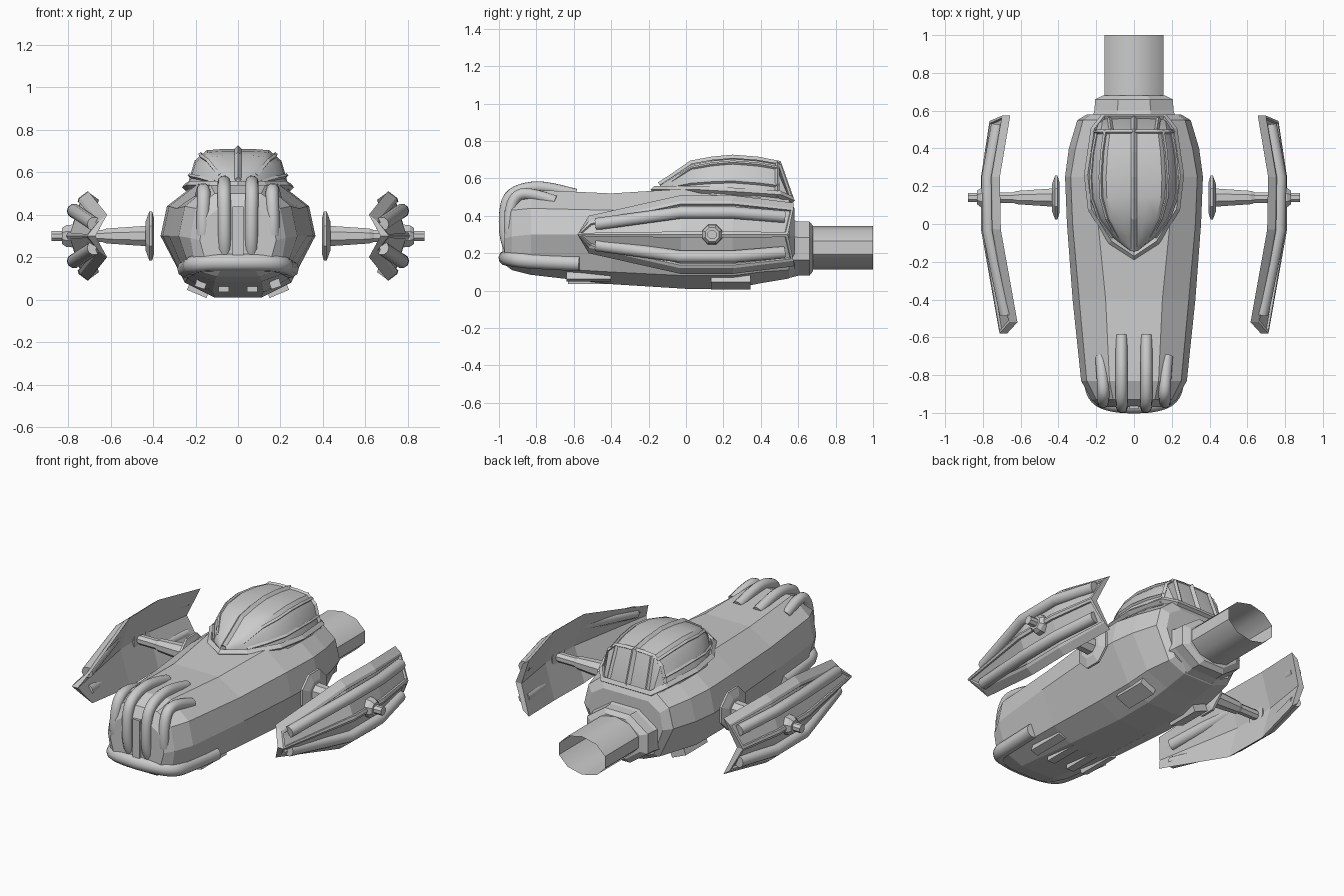
import bpy, bmesh, math
from mathutils import Vector

if "Cube" in bpy.data.objects:
    bpy.data.objects.remove(bpy.data.objects["Cube"])


def finish(name, bm, smooth=None, mirror=False, recalc=True):
    if recalc:
        bmesh.ops.recalc_face_normals(bm, faces=bm.faces)
    me = bpy.data.meshes.new(name)
    bm.to_mesh(me)
    bm.free()
    ob = bpy.data.objects.new(name, me)
    bpy.context.collection.objects.link(ob)
    if mirror:
        add_mirror(ob)
    if smooth:
        select(ob)
        bpy.ops.object.shade_smooth_by_angle(angle=math.radians(smooth))
    return ob


def select(ob):
    bpy.ops.object.select_all(action='DESELECT')
    ob.select_set(True)
    bpy.context.view_layer.objects.active = ob


def add_mirror(ob):
    m = ob.modifiers.new("mirror", 'MIRROR')
    m.use_mirror_merge = False


def loft(name, rings, caps=(True, True), smooth=None, mirror=False):
    """Skin a series of closed rings with equal point counts."""
    bm = bmesh.new()
    vs = [[bm.verts.new(p) for p in r] for r in rings]
    n = len(rings[0])
    for a, b in zip(vs, vs[1:]):
        for i in range(n):
            bm.faces.new((a[i], a[(i + 1) % n], b[(i + 1) % n], b[i]))
    if caps[0]:
        bm.faces.new(vs[0][::-1])
    if caps[1]:
        bm.faces.new(vs[-1])
    return finish(name, bm, smooth, mirror)


def half_ring(y, pts):
    """Full ring from right-hand half profile (bottom to top)."""
    return [(x, y, z) for x, z in pts] + [(-x, y, z) for x, z in reversed(pts)]


def ellipse_y(y, rx, rz, cz, n):
    k = 1 / math.cos(math.pi / n)
    return [(rx * k * math.cos(math.tau * (i + .5) / n), y,
             cz + rz * k * math.sin(math.tau * (i + .5) / n)) for i in range(n)]


def lathe_x(name, profile, y, z, n, mirror=True):
    """Turned part along x from (x, radius) pairs."""
    return loft(name, [[(x, y + r * math.cos(math.tau * (i + .5) / n),
                         z + r * math.sin(math.tau * (i + .5) / n))
                        for i in range(n)] for x, r in profile], mirror=mirror)


def tube(name, pts, r, soft=True, closed=False, mirror=False, res=3):
    cu = bpy.data.curves.new(name, 'CURVE')
    cu.dimensions = '3D'
    cu.bevel_depth = r
    cu.bevel_resolution = res
    cu.use_fill_caps = True
    sp = cu.splines.new('NURBS' if soft else 'POLY')
    sp.points.add(len(pts) - 1)
    for p, co in zip(sp.points, pts):
        p.co = (*co, 1)
    sp.use_cyclic_u = closed
    sp.use_smooth = soft
    if soft:
        sp.order_u = 3
        sp.use_endpoint_u = True
        sp.resolution_u = 4
    ob = bpy.data.objects.new(name, cu)
    bpy.context.collection.objects.link(ob)
    select(ob)
    bpy.ops.object.convert(target='MESH')
    ob = bpy.context.object
    if mirror:
        add_mirror(ob)
    return ob


def box(name, loc, size, tilt=0, mirror=True):
    bm = bmesh.new()
    bmesh.ops.create_cube(bm, size=1)
    c, s = math.cos(tilt), math.sin(tilt)
    for v in bm.verts:
        x, y, z = (v.co[i] * size[i] for i in range(3))
        v.co = (loc[0] + c * x - s * z, loc[1] + y, loc[2] + s * x + c * z)
    return finish(name, bm, mirror=mirror)


# hull: y, then half profile (bottom, lower side, widest, shoulder, top)
hull = [
    (-.97, (.08, .14), (.15, .17), (.18, .28), (.16, .38), (.09, .43)),
    (-.93, (.10, .11), (.20, .14), (.225, .29), (.20, .43), (.11, .50)),
    (-.83, (.11, .085), (.22, .125), (.28, .30), (.25, .44), (.13, .54)),
    (-.40, (.12, .035), (.24, .10), (.325, .30), (.29, .43), (.15, .52)),
    (0, (.11, .01), (.25, .08), (.355, .30), (.325, .44), (.19, .545)),
    (.25, (.11, .01), (.25, .08), (.365, .30), (.335, .44), (.20, .545)),
    (.40, (.10, .04), (.24, .10), (.345, .30), (.31, .43), (.19, .53)),
    (.55, (.10, .065), (.21, .11), (.30, .30), (.27, .42), (.17, .50)),
    (.58, (.10, .09), (.19, .13), (.25, .29), (.23, .39), (.15, .44)),
]
loft("hull", [half_ring(r[0], r[1:]) for r in hull])

# rear collar and open exhaust pipe
loft("exhaust_collar", [ellipse_y(y, rx, rz, .225, 8) for y, rx, rz in
     ((.54, .225, .16), (.60, .21, .145), (.66, .205, .145), (.68, .165, .12))])
loft("exhaust_pipe", [ellipse_y(y, .155, .11, .23, 10) for y in (.62, 1.0)],
     caps=(False, False), smooth=40)

# canopy: y, half width, crown height, base height
canopy = [(-.14, .02, .565, .53), (-.07, .10, .61, .52), (.03, .165, .68, .51),
          (.14, .20, .70, .51), (.25, .205, .71, .51), (.38, .195, .70, .50),
          (.495, .175, .68, .49), (.56, .165, .49, .44)]


def arch(w, zt, zb):
    return [(w * 1.2, zb), (w * 1.0, zt - (zt - zb) * .28), (w * .72, zt - .006),
            (w * .35, zt)]


loft("canopy", [half_ring(y, arch(w, zt, zb)) for y, w, zt, zb in canopy], smooth=35)

# canopy frame: spine, window rails, rear hoop, base rim
tube("canopy_spine", [(0, y, zt) for y, w, zt, zb in canopy], .017, False, res=0)
tube("canopy_side_rail", [(w * .86, y, zt - .025) for y, w, zt, zb in canopy[1:7]],
     .011, False, mirror=True, res=0)
tube("canopy_lower_rail", [(w * 1.11, y, zb + (zt - zb) * .38) for y, w, zt, zb in canopy[1:7]],
     .010, False, mirror=True, res=0)
hoop = half_ring(.488, arch(.177, .68, .50))
tube("canopy_rear_hoop", hoop, .013, False, res=0)
rear_post = [(.12, .495, .675), (.13, .56, .49)]
tube("canopy_rear_post", rear_post, .012, False, mirror=True, res=0)
rim = [(0, -.17, .54), (.12, -.09, .54), (.225, .08, .54), (.245, .26, .53),
       (.21, .50, .515), (.16, .565, .485)]
tube("canopy_rim", rim + [(-x, y, z) for x, y, z in rim[:0:-1]], .02, False, True, res=0)

# nose hoses that wrap up over the snout
tube("inner_nose_hose", [(.062, -.93, .20), (.063, -.965, .25), (.064, -.975, .40),
     (.066, -.95, .52), (.066, -.82, .56), (.066, -.70, .545), (.066, -.59, .515)],
     .031, mirror=True)
tube("outer_nose_hose", [(.165, -.89, .20), (.165, -.935, .25), (.165, -.95, .38),
     (.16, -.92, .51), (.165, -.83, .525), (.175, -.70, .48)], .031, mirror=True)
box("nose_center_plate", (0, -.955, .32), (.05, .05, .24), mirror=False)

# chin bumper wrapping the lower nose
lip = [(.245, -.57, .145), (.225, -.80, .155), (.215, -.90, .165), (.15, -.95, .175)]
tube("chin_bumper", lip + [(0, -.965, .175)] + [(-x, y, z) for x, y, z in lip[::-1]], .042)

# belly intakes and landing pads
box("belly_intake", (.068, -.50, .055), (.05, .26, .04))
box("belly_side_intake", (.175, -.52, .075), (.05, .24, .04), .3)
box("landing_pad", (.185, .24, .05), (.10, .21, .05), .40)

# wing mounts: disc, tapered strut, axle, hub
lathe_x("mount_disc", [(.395, .09), (.405, .125), (.418, .125), (.435, .075)], .14, .3, 8)
lathe_x("wing_strut", [(.43, .052), (.62, .038), (.64, .03), (.75, .03)], .14, .3, 8)
lathe_x("wing_axle", [(.74, .026), (.88, .026)], .14, .3, 8)
lathe_x("wing_hub", [(.76, .06), (.81, .055), (.83, .04)], .14, .3, 8)

# wing: edge (x, y, half height) and ridge (x, y) at four stations
wing = [((.617, -.52, .10), (.672, -.58)), ((.705, -.03, .21), (.77, -.03)),
        ((.71, .25, .21), (.77, .25)), ((.655, .575, .17), (.725, .545))]
T = .04
bm = bmesh.new()
rows = []
for (ex, ey, h), (vx, vy) in wing:
    inner = [Vector((ex, ey, .3 - h)), Vector((vx, vy, .3)), Vector((ex, ey, .3 + h))]
    off = [Vector((T, 0, s * .03)) for s in (1, 0, -1)]
    ring = inner + [p + o for p, o in zip(inner, off)][::-1]
    rows.append([bm.verts.new(p) for p in ring])
outer = {1: [], -1: []}
for a, b in zip(rows, rows[1:]):
    for i in range(6):
        f = bm.faces.new((a[i], a[(i + 1) % 6], b[(i + 1) % 6], b[i]))
        if i in (3, 4):
            outer[1 if i == 3 else -1].append(f)
for r in (rows[0], rows[-1]):
    bm.faces.new((r[0], r[1], r[4], r[5]))
    bm.faces.new((r[1], r[2], r[3], r[4]))
bmesh.ops.recalc_face_normals(bm, faces=bm.faces)
for s in (1, -1):
    bmesh.ops.inset_region(bm, faces=outer[s], thickness=.018, depth=0)
    bmesh.ops.inset_region(bm, faces=outer[s], thickness=.004, depth=-.012)
finish("wing_panel", bm, mirror=True, recalc=False)

# long raised ribs on the outer wing faces
for s, label in ((1, "upper"), (-1, "lower")):
    path = []
    for i, ((ex, ey, h), (vx, vy)) in enumerate(wing):
        y = ey + (.04 if i == 0 else -.05 if i == 3 else 0)
        path.append(((ex * .55 + vx * .45) + T - .004, y, .3 + s * h * .56))
    tube(label + "_wing_rib", path, .034, False, mirror=True)
    select(bpy.context.object)
    bpy.ops.object.shade_smooth_by_angle(angle=math.radians(40))
